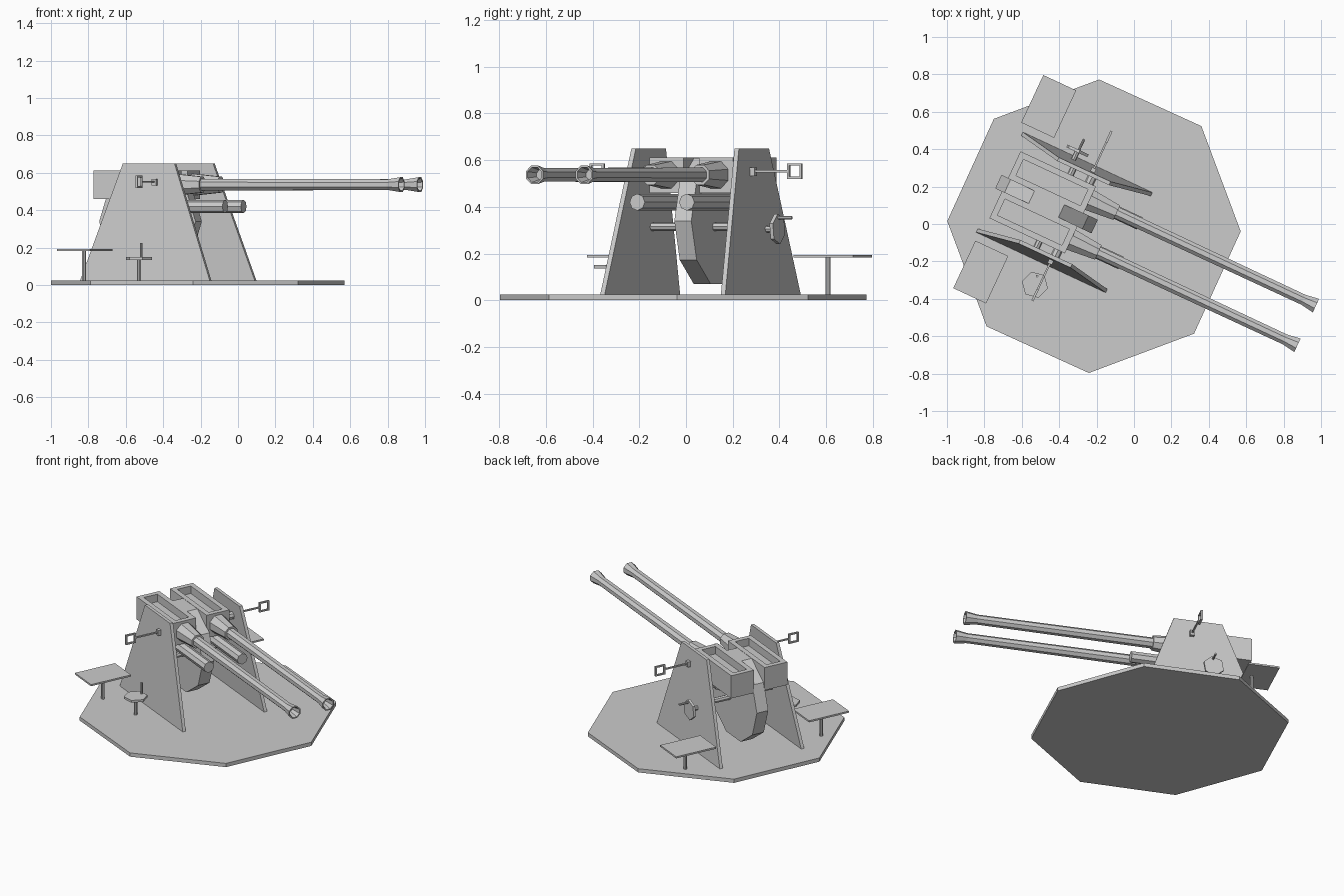
import bpy, bmesh, math
from mathutils import Matrix, Vector

if "Cube" in bpy.data.objects:
    bpy.data.objects.remove(bpy.data.objects["Cube"])

# Everything is built in a gun frame (u forward along the barrels, v left, z up), then turned on the base
FRAME = Matrix.Translation((-0.214, -0.012, 0)) @ Matrix.Rotation(math.radians(-25), 4, 'Z')


def finish(name, bm):
    bmesh.ops.recalc_face_normals(bm, faces=bm.faces[:])
    mesh = bpy.data.meshes.new(name)
    bm.to_mesh(mesh)
    bm.free()
    ob = bpy.data.objects.new(name, mesh)
    bpy.context.collection.objects.link(ob)
    ob.matrix_world = FRAME
    return ob


def box(name, lo, hi, slot=None):
    """Box between two corners, optionally with a sunken slot (margin, depth) in its top."""
    lo, hi = Vector(lo), Vector(hi)
    bm = bmesh.new()
    size = Matrix.Diagonal((*(hi - lo), 1))
    bmesh.ops.create_cube(bm, size=1, matrix=Matrix.Translation((lo + hi) / 2) @ size)
    if slot:
        bm.normal_update()
        top = max(bm.faces, key=lambda f: f.calc_center_median().z)
        bmesh.ops.inset_region(bm, faces=[top], thickness=slot[0])
        new = bmesh.ops.extrude_discrete_faces(bm, faces=[top])['faces'][0]
        bmesh.ops.translate(bm, verts=new.verts, vec=(0, 0, -slot[1]))
    return finish(name, bm)


def lathe(name, profile, origin, axis, sides, turn=0.0):
    """Rings of (distance, radius) along an axis; both ends are capped."""
    axis = Vector(axis)
    a = Vector((0, 0, 1)) if abs(axis.z) < 0.5 else Vector((1, 0, 0))
    b = axis.cross(a)
    bm = bmesh.new()
    rings = []
    for d, r in profile:
        ring = []
        for i in range(sides):
            t = math.radians(turn) + math.tau * i / sides
            p = Vector(origin) + axis * d + (a * math.cos(t) + b * math.sin(t)) * r
            ring.append(bm.verts.new(p))
        rings.append(ring)
    for r0, r1 in zip(rings, rings[1:]):
        for i in range(sides):
            j = (i + 1) % sides
            bm.faces.new((r0[i], r0[j], r1[j], r1[i]))
    bm.faces.new(rings[0])
    bm.faces.new(rings[-1])
    return finish(name, bm)


def rod(name, start, end, radius, sides=8, turn=0.0):
    d = Vector(end) - Vector(start)
    return lathe(name, [(0, radius), (d.length, radius)], start, d.normalized(), sides, turn)


def side_plate(name, s):
    """Trapezoid plate leaning inward."""
    bm = bmesh.new()
    faces = []
    for off in (0, 0.021):
        pts = [(-0.566, 0.276, 0.002), (0.215, 0.276, 0.002),
               (-0.02, 0.233, 0.65), (-0.325, 0.233, 0.65)]
        faces.append([bm.verts.new((u, s * (v + off), z)) for u, v, z in pts])
    for f in faces:
        bm.faces.new(f)
    for i in range(4):
        j = (i + 1) % 4
        bm.faces.new((faces[0][i], faces[0][j], faces[1][j], faces[1][i]))
    return finish(name, bm)


# Octagonal base
rod("base_platform", (0, 0, 0), (0, 0, 0.025), 0.785, 8, 23)

# Central drum and its axle
rod("center_drum", (-0.28, -0.04, 0.34), (-0.28, 0.04, 0.34), 0.284, 10, 18)
rod("drum_axle", (-0.23, -0.26, 0.315), (-0.23, 0.26, 0.315), 0.018)

BARREL = [(-0.09, 0.064), (0.08, 0.046), (0.08, 0.034), (1.18, 0.031),
          (1.255, 0.043), (1.255, 0.035), (1.19, 0.022)]

for side, s in (("left", 1), ("right", -1)):
    c = 0.117 * s
    side_plate(side + "_side_plate", s)
    # Guns
    box(side + "_receiver", (-0.525, c - 0.08, 0.46), (-0.08, c + 0.08, 0.612), (0.046, 0.05))
    lathe(side + "_barrel", BARREL, (0, c, 0.537), (1, 0, 0), 8, 22.5)
    rod(side + "_recoil_cylinder", (-0.25, c, 0.42), (0.215, c, 0.42), 0.036)
    rod(side + "_trunnion", (-0.12, s * 0.18, 0.55), (-0.12, s * 0.25, 0.55), 0.025)
    # Sight: bracket, arm and square frame
    box(side + "_sight_bracket", (-0.143, s * 0.262 - 0.02, 0.533), (-0.117, s * 0.262 + 0.02, 0.568))
    box(side + "_sight_arm", (-0.135, s * 0.355 - 0.085, 0.548), (-0.125, s * 0.355 + 0.085, 0.557))
    m = s * 0.467
    for k, e in (("inner", -0.029), ("outer", 0.029)):
        box(f"{side}_sight_frame_{k}", (-0.136, m + s * e - 0.005, 0.52), (-0.124, m + s * e + 0.005, 0.585))
    for k, z in (("lower", 0.52), ("upper", 0.576)):
        box(f"{side}_sight_frame_{k}", (-0.136, m - 0.03, z), (-0.124, m + 0.03, z + 0.009))
    # Seat on a post
    u = -0.49 if s > 0 else -0.445
    box(side + "_seat", (u - 0.097, s * 0.478 - 0.14, 0.182), (u + 0.097, s * 0.478 + 0.14, 0.193))
    rod(side + "_seat_post", (-0.45, s * 0.475, 0.01), (-0.45, s * 0.475, 0.185), 0.011)

# Upright handwheel on the left plate
rod("left_handwheel_shaft", (-0.25, 0.25, 0.305), (-0.25, 0.325, 0.305), 0.014)
rod("left_handwheel", (-0.25, 0.32, 0.305), (-0.25, 0.336, 0.305), 0.066, 6, 10)
rod("left_handwheel_handle", (-0.245, 0.33, 0.353), (-0.245, 0.4, 0.353), 0.007)

# Flat handwheel on a post beside the right plate
rod("right_handwheel_post", (-0.154, -0.417, 0.01), (-0.154, -0.417, 0.14), 0.011)
rod("right_handwheel", (-0.154, -0.417, 0.135), (-0.154, -0.417, 0.15), 0.072, 6, 10)
rod("right_handwheel_handle", (-0.163, -0.37, 0.145), (-0.163, -0.37, 0.225), 0.007)
